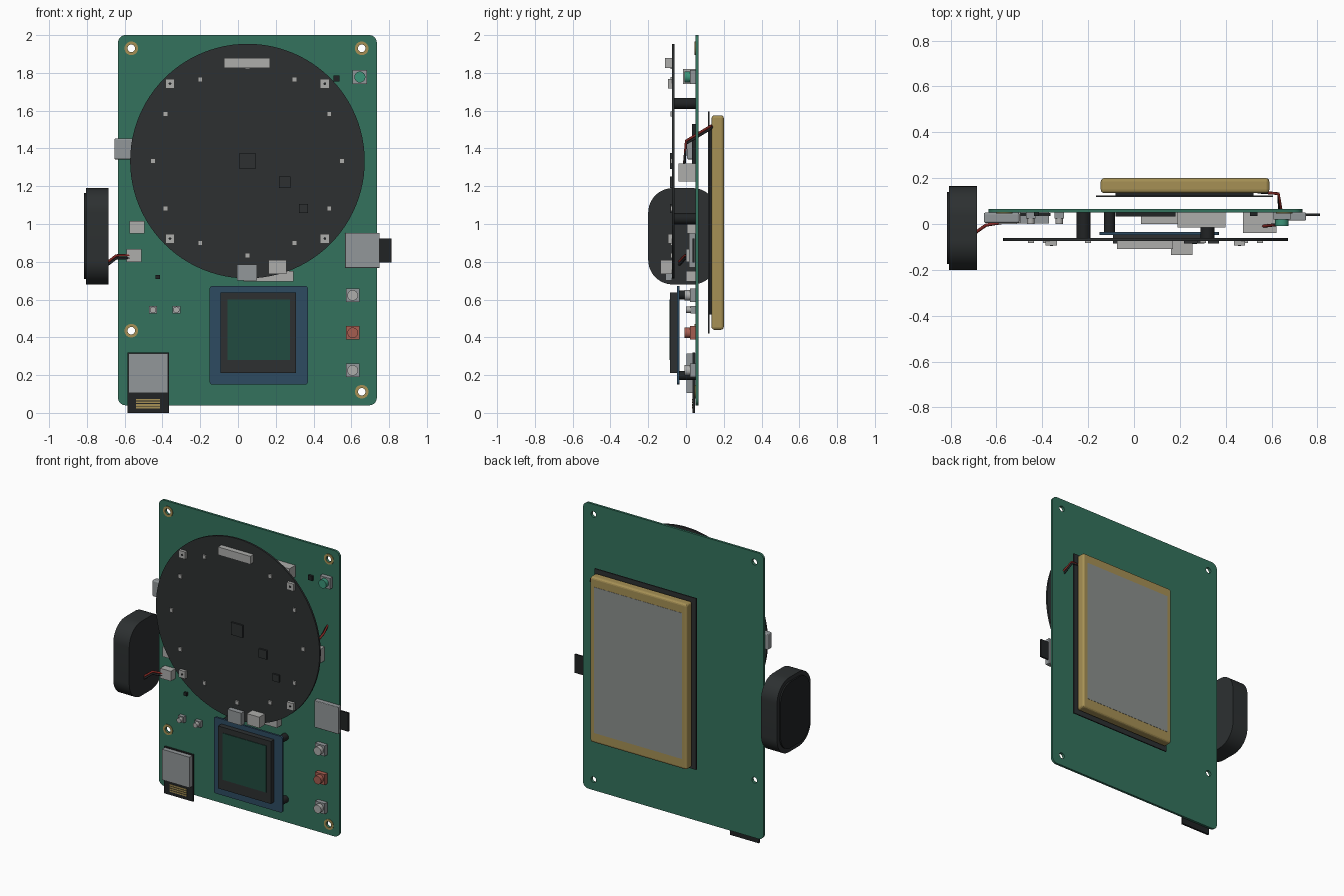
import bpy
import math
from math import sin, cos, pi

if "Cube" in bpy.data.objects:
    bpy.data.objects.remove(bpy.data.objects["Cube"])


def mat(name, r, g, b):
    m = bpy.data.materials.new(name)
    m.diffuse_color = (r, g, b, 1)
    m.use_nodes = True
    m.node_tree.nodes["Principled BSDF"].inputs["Base Color"].default_value = m.diffuse_color
    return m


GREEN = mat("board_green", .033, .17, .11)
BLACK = mat("black", .026, .03, .031)
DARK = mat("dark_plastic", .015, .017, .018)
BLUE = mat("blue", .026, .07, .12)
GOLD = mat("gold", .38, .28, .09)
RED = mat("red", .22, .02, .016)
RED_CAP = mat("red_cap", .38, .11, .08)
GREEN_CAP = mat("green_cap", .045, .3, .19)
SCREEN = mat("screen", .015, .07, .05)
METAL = mat("metal", .29, .31, .32)
LIGHT = mat("light_grey", .42, .42, .41)
LABEL = mat("label", .26, .28, .27)


def round_rect(x0, x1, z0, z1, r, n=8):
    pts = []
    for k, (cx, cz) in enumerate([(x1-r, z1-r), (x0+r, z1-r), (x0+r, z0+r), (x1-r, z0+r)]):
        for i in range(n + 1):
            a = (k + i / n) * pi / 2
            pts.append((cx + r*cos(a), cz + r*sin(a)))
    return pts


def circle(x, z, r, n=32):
    return [(x + r*cos(2*pi*i/n), z + r*sin(2*pi*i/n)) for i in range(n)]


def to_mesh(name, cu, m):
    o = bpy.data.objects.new(name, cu)
    bpy.context.collection.objects.link(o)
    cu.materials.append(m)
    bpy.ops.object.select_all(action='DESELECT')
    o.select_set(True)
    bpy.context.view_layer.objects.active = o
    bpy.ops.object.convert(target='MESH')
    return bpy.context.object


# Flat outline with holes, extruded between a and b along y (or along x)
def plate(name, loops, a, b, m, along_x=False):
    cu = bpy.data.curves.new(name, 'CURVE')
    cu.dimensions = '2D'
    cu.fill_mode = 'BOTH'
    cu.extrude = (b - a) / 2
    for loop in loops:
        s = cu.splines.new('POLY')
        s.points.add(len(loop) - 1)
        for p, (u, v) in zip(s.points, loop):
            p.co = (u, v, 0, 1)
        s.use_cyclic_u = True
    o = to_mesh(name, cu, m)
    mid = (a + b) / 2
    o.rotation_euler = (pi/2, 0, pi/2 if along_x else 0)
    o.location = (mid, 0, 0) if along_x else (0, mid, 0)
    return o


def box(name, x0, x1, y0, y1, z0, z1, m, bevel=0):
    bpy.ops.mesh.primitive_cube_add(size=1, location=((x0+x1)/2, (y0+y1)/2, (z0+z1)/2))
    o = bpy.context.object
    o.name = name
    o.scale = (x1-x0, y1-y0, z1-z0)
    bpy.ops.object.transform_apply(location=False, rotation=False, scale=True)
    o.data.materials.append(m)
    if bevel:
        md = o.modifiers.new("bevel", 'BEVEL')
        md.width, md.segments = bevel, 3
    return o


def square(name, x, z, s, y0, y1, m):
    return box(name, x-s/2, x+s/2, y0, y1, z-s/2, z+s/2, m)


def post(name, x, z, r, y0, y1, m):
    bpy.ops.mesh.primitive_cylinder_add(vertices=24, radius=r, depth=y1-y0,
                                        location=(x, (y0+y1)/2, z), rotation=(pi/2, 0, 0))
    o = bpy.context.object
    o.name = name
    o.data.materials.append(m)
    bpy.ops.object.shade_smooth_by_angle()
    return o


def wire(name, pts, m, r=.007):
    cu = bpy.data.curves.new(name, 'CURVE')
    cu.dimensions = '3D'
    cu.bevel_depth, cu.bevel_resolution, cu.use_fill_caps = r, 2, True
    s = cu.splines.new('POLY')
    s.points.add(len(pts) - 1)
    for p, c in zip(s.points, pts):
        p.co = (*c, 1)
    to_mesh(name, cu, m)


F = .05  # front face of the main board

# Main board with plated mounting holes
holes = [(-.565, 1.93), (.655, 1.93), (-.565, .435), (.655, .112)]
plate("main_board", [round_rect(-.635, .735, .04, 2, .04)] +
      [circle(x, z, .02) for x, z in holes], F, .066, GREEN)
for x, z in holes:
    plate("hole_ring", [circle(x, z, .036), circle(x, z, .02)], F-.004, F, GOLD)

# Round microphone board on standoffs
CX, CZ = .05, 1.333
plate("round_board", [circle(CX, CZ, .621, 96)], -.074, -.061, BLACK)
for sx in (-1, 1):
    for sz in (-1, 1):
        post("round_board_standoff", CX+.27*sx, CZ+.305*sz, .03, -.061, F, DARK)
        x, z = CX+.41*sx, CZ+.41*sz
        square("microphone", x, z, .05, -.094, -.074, LIGHT)
        post("microphone_port", x, z, .007, -.096, -.094, DARK)
for i in range(12):
    a = i * pi / 6
    square("ring_light", CX+.5*cos(a), CZ+.5*sin(a), .026, -.083, -.074, LIGHT)
for x, z, s in [(CX, CZ, .085), (.247, 1.221, .06), (.347, 1.083, .048)]:
    square("round_board_chip", x, z, s, -.086, -.074, BLACK)
box("top_header", -.075, .17, -.11, -.074, 1.825, 1.88, LIGHT)
box("lower_socket_a", -.005, .1, -.108, -.074, .70, .785, METAL)
box("lower_socket_b", .162, .256, -.135, -.074, .735, .81, LIGHT)

# Small display on its own board
plate("display_board", [round_rect(-.15, .37, .15, .672, .015)], -.048, -.034, BLUE)
box("display_frame", -.092, .308, -.084, -.048, .21, .638, BLACK)
box("display_screen", -.055, .275, -.088, -.084, .28, .60, SCREEN)
for x in (-.107, .325):
    for z in (.198, .625):
        post("display_standoff", x, z, .024, -.034, F, DARK)

# Push buttons
for x, z, s, m in [(.607, .622, .072, LIGHT), (.607, .424, .072, RED_CAP), (.607, .225, .072, LIGHT),
                   (.645, 1.778, .075, GREEN_CAP), (-.45, .546, .042, LIGHT), (-.326, .546, .042, LIGHT)]:
    square("button_body", x, z, s, .02 if s > .05 else .025, F, m if m == RED_CAP else METAL)
    post("button_cap", x, z, s*.39, -.008 if s > .05 else .0, .025, m)

# Board parts, some of them behind the round board
box("side_port", -.655, -.5, .005, F, 1.342, 1.453, METAL, .008)
box("board_header", .03, .295, .0, F, .695, .75, LIGHT)
box("upper_connector", .19, .40, -.015, F, 1.74, 1.82, LIGHT)
box("battery_connector", .475, .622, -.04, F, 1.225, 1.32, LIGHT)
box("speaker_socket", -.59, -.51, .0, F, .80, .868, LIGHT)
box("spare_socket", -.575, -.495, .005, F, .95, 1.017, LIGHT)
square("main_chip", .05, 1.4, .26, .033, F, DARK)
square("power_chip", .522, 1.77, .032, .035, F, DARK)
square("small_chip", -.425, .72, .022, .035, F, DARK)

# Plug-in card, lower left
box("lower_card", -.585, -.365, .034, .047, 0, .32, DARK)
box("lower_slot", -.579, -.37, .003, F, .105, .315, METAL)
for i in range(4):
    z = .028 + i*.014
    box("card_contact", -.54, -.412, .031, .034, z-.0045, z+.0045, GOLD)

# Memory card, right side
box("memory_slot", .566, .75, .015, F, .767, .952, METAL, .004)
box("memory_card", .62, .812, .034, .046, .795, .922, DARK)

# Speaker
plate("speaker_body", [round_rect(-.2, .165, .68, 1.19, .13, 12)], -.806, -.685, BLACK, True)
plate("speaker_cone", [round_rect(-.175, .14, .71, 1.163, .11, 12)], -.816, -.806, DARK, True)
for dz, m in [(0, RED), (-.015, DARK)]:
    wire("speaker_wire", [(-.695, -.04, .795+dz), (-.645, -.005, .833+dz), (-.565, .008, .835+dz)], m)

# Battery on the back
box("battery_pad", -.165, .605, .117, .125, .42, 1.595, BLACK)
box("battery", -.145, .59, .135, .2, .44, 1.575, GOLD, .015)
box("battery_glue", -.08, .52, .125, .135, .52, 1.5, DARK)
box("battery_label", -.11, .555, .195, .2015, .51, 1.51, LABEL)
for d, m in [(0, RED), (.014, DARK)]:
    wire("battery_wire", [(.54, .14, 1.51+d), (.63, .132, 1.52-d), (.652-d, .0, 1.44-d),
                          (.56, -.01, 1.31-d)], m)
